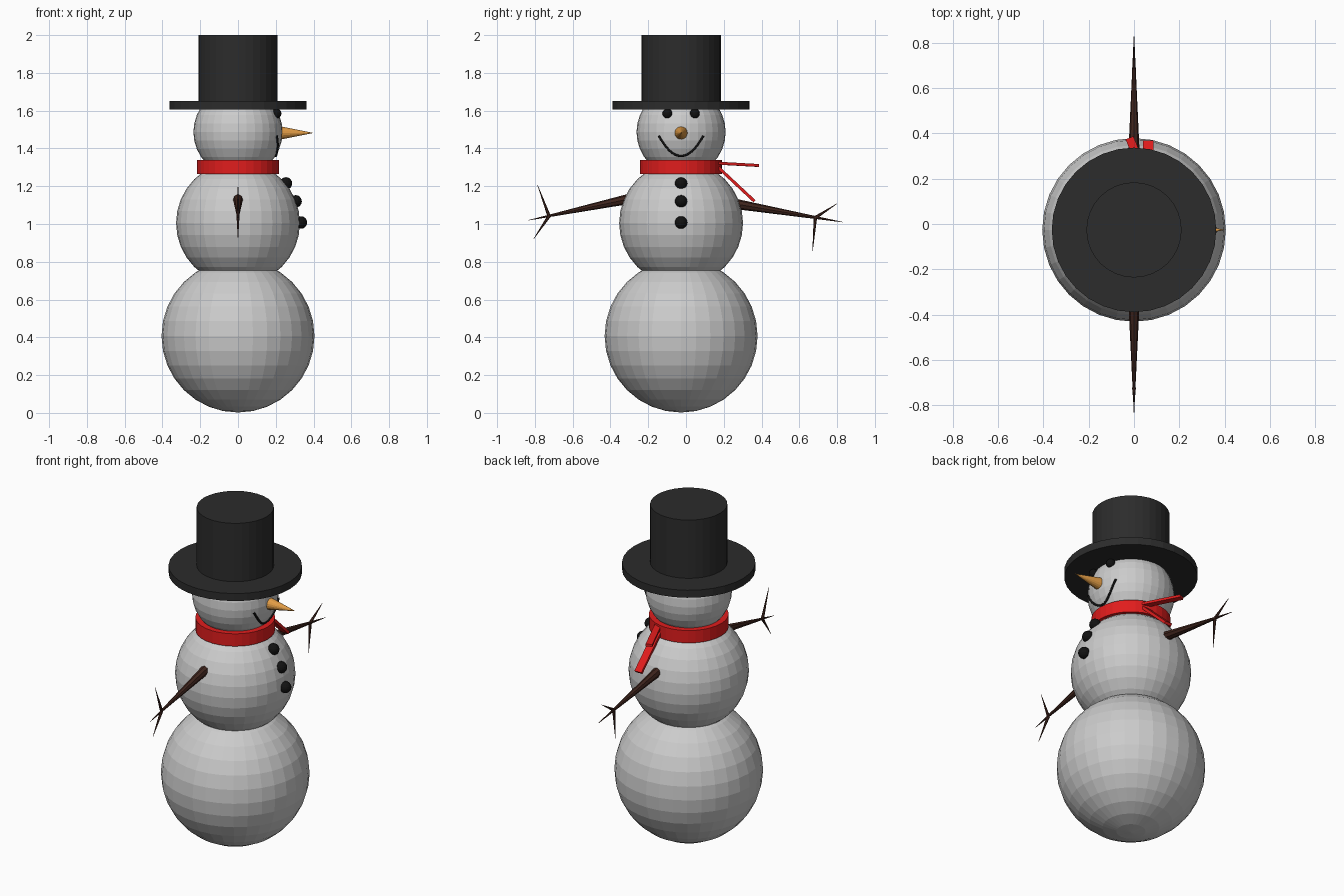
import bpy, math
from mathutils import Vector, Matrix

if "Cube" in bpy.data.objects:
    bpy.data.objects.remove(bpy.data.objects["Cube"])

CY = -0.026          # body axis offset in y
HEAD_Z, HEAD_R = 1.487, 0.236


def material(name, rgb):
    m = bpy.data.materials.new(name)
    m.diffuse_color = (*rgb, 1)
    m.use_nodes = True
    m.node_tree.nodes["Principled BSDF"].inputs["Base Color"].default_value = m.diffuse_color
    return m


HAT = material("felt", (0.025, 0.025, 0.025))
COAL = material("coal", (0.006, 0.006, 0.006))
RED = material("red_wool", (0.75, 0.012, 0.012))
CARROT = material("carrot", (0.75, 0.33, 0.06))
BARK = material("bark", (0.05, 0.018, 0.012))


def finish(name, mat):
    o = bpy.context.object
    o.name = name
    if mat:
        o.data.materials.append(mat)
    return o


def ball(name, loc, r, mat=None, seg=32, rings=16):
    bpy.ops.mesh.primitive_uv_sphere_add(segments=seg, ring_count=rings, radius=r, location=loc)
    return finish(name, mat)


def disc(name, r, z0, z1, mat):
    bpy.ops.mesh.primitive_cylinder_add(vertices=32, radius=r, depth=z1 - z0,
                                        location=(0, CY, (z0 + z1) / 2))
    return finish(name, mat)


def spike(name, a, b, r1, r2, mat, sides=8):
    """Tapered cone from point a to point b."""
    a, b = Vector(a), Vector(b)
    bpy.ops.mesh.primitive_cone_add(vertices=sides, radius1=r1, radius2=r2,
                                    depth=(b - a).length, location=(a + b) / 2)
    o = finish(name, mat)
    o.rotation_euler = (b - a).to_track_quat('Z', 'Y').to_euler()
    return o


def strip(name, a, b, width, thick, mat):
    """Flat band from a to b, its width lying horizontal."""
    a, b = Vector(a), Vector(b)
    d = (b - a).normalized()
    side = d.cross(Vector((0, 0, 1))).normalized()
    rot = Matrix((side, d, side.cross(d))).transposed().to_4x4()
    bpy.ops.mesh.primitive_cube_add(size=1)
    o = finish(name, mat)
    o.data.transform(Matrix.Diagonal((width, (b - a).length, thick, 1)))
    o.matrix_world = Matrix.Translation((a + b) / 2) @ rot
    return o


# Snowballs
ball("bottom_ball", (0, CY, 0.407), 0.405)
ball("middle_ball", (0, CY, 1.005), 0.328)
ball("head", (0, CY, HEAD_Z), HEAD_R)

# Hat
disc("hat_brim", 0.363, 1.605, 1.65, HAT)
disc("hat_crown", 0.21, 1.64, 2.0, HAT)

# Scarf: neck band and two loose ends
disc("scarf_band", 0.217, 1.265, 1.34, RED)
strip("scarf_end_level", (0.07, 0.165, 1.322), (-0.02, 0.38, 1.31), 0.037, 0.015, RED)
strip("scarf_end_hanging", (0.062, 0.165, 1.305), (0.062, 0.363, 1.12), 0.046, 0.016, RED)

# Eyes and buttons
for s in (-1, 1):
    ball("eye", (0.204, CY + s * 0.0725, 1.585), 0.026, COAL, 16, 8)
for x, z in ((0.254, 1.215), (0.305, 1.12), (0.333, 1.008)):
    ball("button", (x, CY, z), 0.033, COAL, 16, 8)

# Nose
spike("nose", (0.2, CY, 1.482), (0.4, CY, 1.482), 0.04, 0, CARROT, 16)

# Mouth: thin tube laid along the head surface
cu = bpy.data.curves.new("mouth", 'CURVE')
cu.dimensions = '3D'
cu.bevel_depth = 0.006
cu.bevel_resolution = 1
sp = cu.splines.new('POLY')
N = 17
sp.points.add(N - 1)
for i, p in enumerate(sp.points):
    t = -1 + 2 * i / (N - 1)
    dy, z = 0.118 * t, 1.36 + 0.107 * t * t
    x = math.sqrt(HEAD_R ** 2 - dy ** 2 - (z - HEAD_Z) ** 2) + 0.002
    p.co = (x, CY + dy, z, 1)
mouth = bpy.data.objects.new("mouth", cu)
bpy.context.collection.objects.link(mouth)
cu.materials.append(COAL)

# Stick arms, each (shoulder, wrist, tip, upper twig, lower twig) as (y, z)
ARMS = {
    "left": ((-0.22, 1.15), (-0.725, 1.042), (-0.833, 1.02), (-0.786, 1.206), (-0.807, 0.92)),
    "right": ((0.18, 1.12), (0.685, 1.034), (0.83, 1.01), (0.80, 1.108), (0.67, 0.857)),
}
for side, pts in ARMS.items():
    shoulder, wrist, tip, up, down = [(0, y, z) for y, z in pts]
    spike(side + "_arm", shoulder, tip, 0.031, 0.001, BARK)
    for twig in (up, down):
        spike(side + "_twig", wrist, twig, 0.009, 0.001, BARK, 6)
